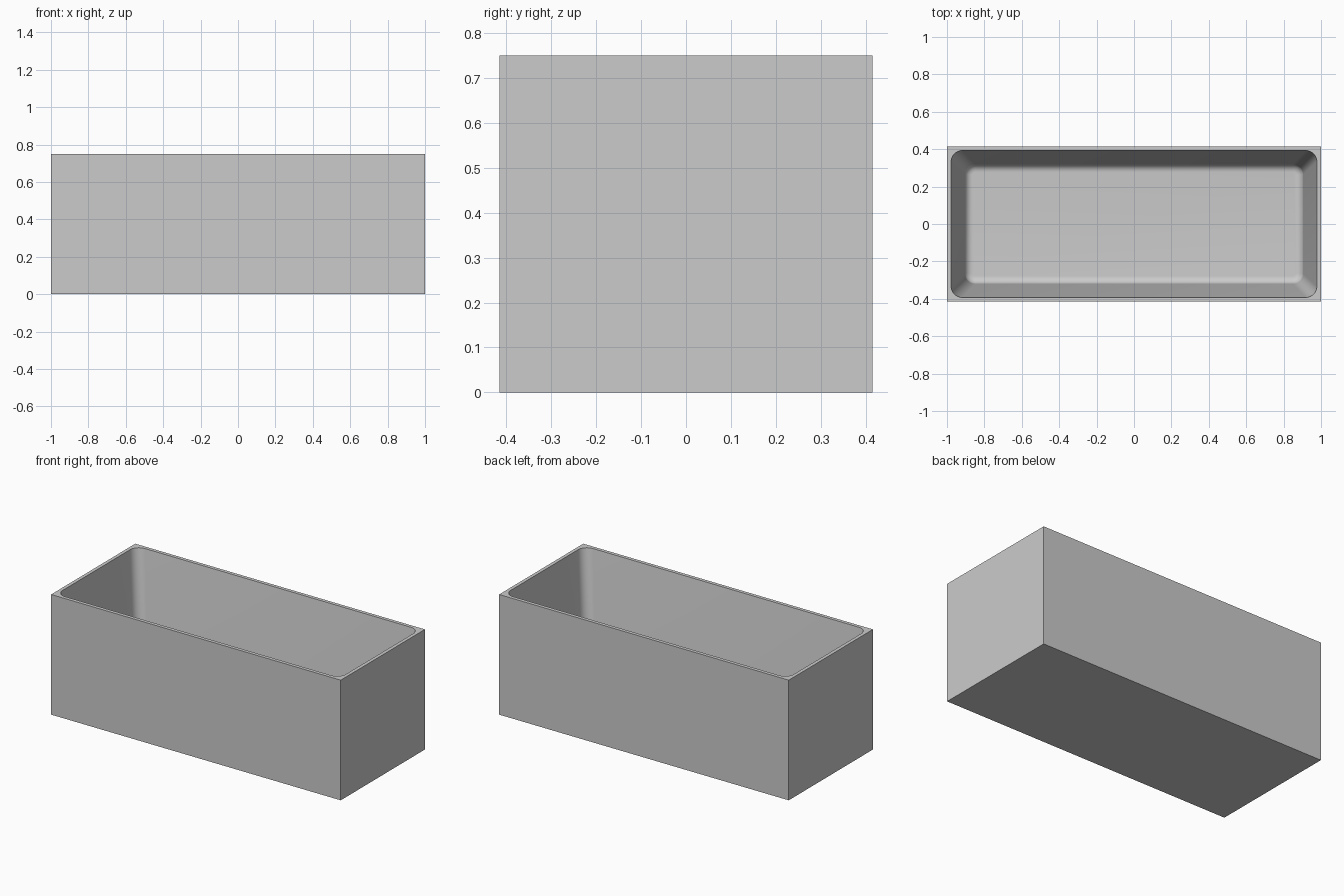
import bpy, bmesh
from math import sin, cos, pi

cube = bpy.data.objects.get("Cube")
if cube:
    bpy.data.objects.remove(cube, do_unlink=True)

HALF_X, HALF_Y, HEIGHT = 1.0, 0.415, 0.75
RIM, TAPER, FILLET, FLOOR = 0.022, 0.073, 0.042, 0.08
SEG = 8

# Single plain grey finish
grey = bpy.data.materials.new("plain grey")
grey.use_nodes = True
colour = (0.6, 0.6, 0.6, 1)
grey.diffuse_color = colour
grey.node_tree.nodes["Principled BSDF"].inputs["Base Color"].default_value = colour

bm = bmesh.new()


def ring(inset, z, radius):
    """Rounded rectangle of vertices, inset from the outer walls."""
    hx, hy = HALF_X - inset - radius, HALF_Y - inset - radius
    verts = []
    for corner, (sx, sy) in enumerate([(1, 1), (-1, 1), (-1, -1), (1, -1)]):
        for i in range(SEG + 1):
            a = (corner + i / SEG) * pi / 2
            verts.append(bm.verts.new((sx * hx + radius * cos(a),
                                       sy * hy + radius * sin(a), z)))
    return verts


# Square outer walls, then the rim and the tapered basin walls
rings = [ring(0, 0, 0.0001), ring(0, HEIGHT, 0.0001),
         ring(RIM, HEIGHT, 0.06)]
# Rounded transition from the basin walls into the floor
for i in range(SEG + 1):
    t = i / SEG * pi / 2
    rings.append(ring(RIM + TAPER + FILLET * (1 - cos(t)),
                      FLOOR + FILLET * (1 - sin(t)),
                      0.055 - 0.04 * (1 - cos(t))))

for low, high in zip(rings, rings[1:]):
    n = len(low)
    for i in range(n):
        j = (i + 1) % n
        bm.faces.new((low[i], low[j], high[j], high[i]))

# Underside and basin floor
bm.faces.new(list(reversed(rings[0])))
bm.faces.new(rings[-1])
bmesh.ops.remove_doubles(bm, verts=bm.verts, dist=0.0005)
bmesh.ops.recalc_face_normals(bm, faces=bm.faces)

mesh = bpy.data.meshes.new("tub")
bm.to_mesh(mesh)
bm.free()
mesh.materials.append(grey)
tub = bpy.data.objects.new("tub", mesh)
bpy.context.collection.objects.link(tub)

# Smooth fillets, crisp rim and box edges
bpy.ops.object.select_all(action="DESELECT")
tub.select_set(True)
bpy.context.view_layer.objects.active = tub
bpy.ops.object.shade_smooth_by_angle(angle=pi / 6)
